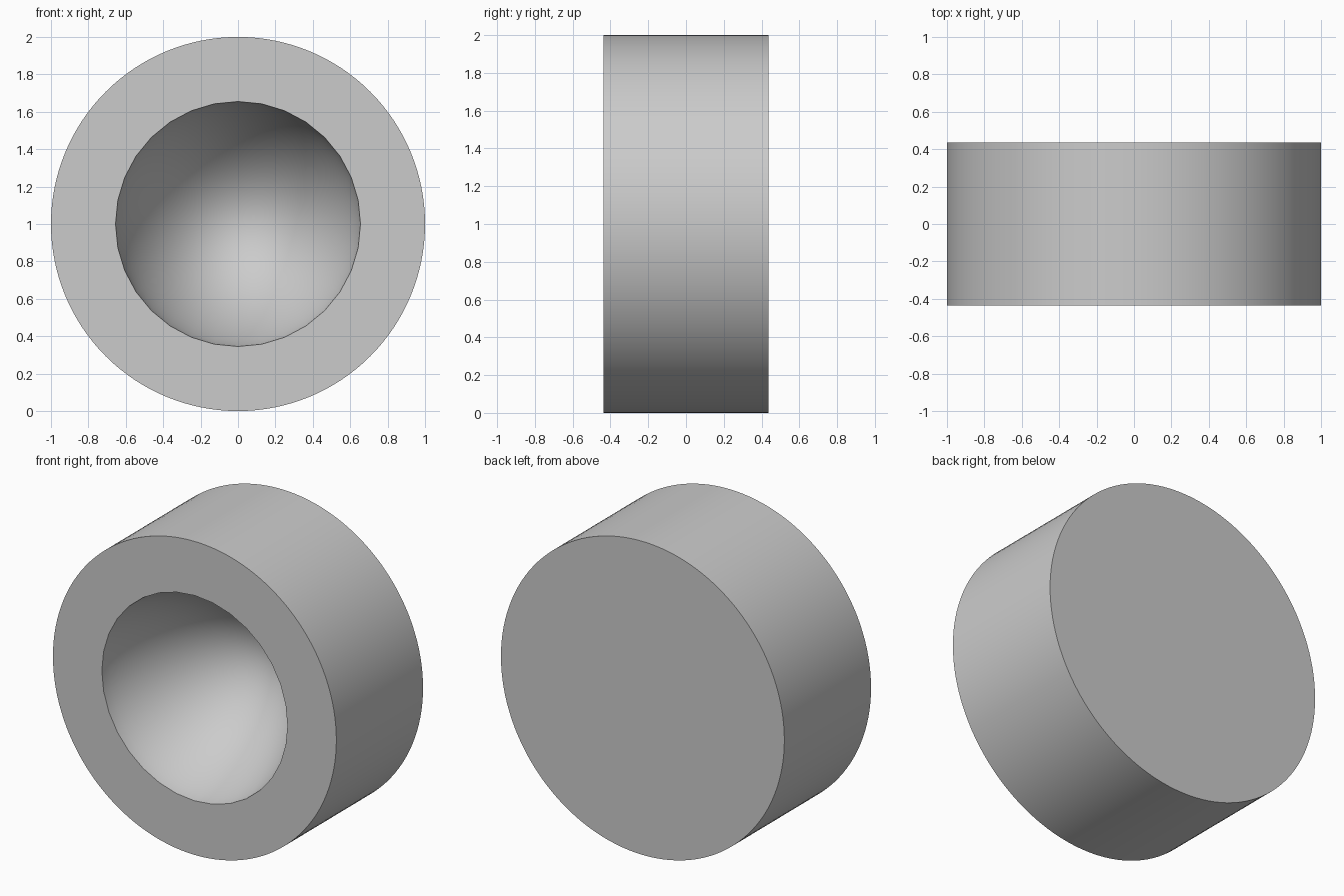
import bpy, bmesh
from math import sin, cos, pi

if "Cube" in bpy.data.objects:
    bpy.data.objects.remove(bpy.data.objects["Cube"])

HALF = 0.437          # half thickness along y
R_OUT, R_IN = 1.0, 0.655
DEPTH = 0.72          # bowl depth
POWER = 1.5           # 1 = ellipsoid, 2 = paraboloid
N_IN, K = 32, 4       # bowl sides, outer edges per bowl side
N_OUT = N_IN * K
RINGS = 16

bm = bmesh.new()


def ring(n, r, y):
    return [bm.verts.new((r * sin(2 * pi * i / n), y, 1 + r * cos(2 * pi * i / n)))
            for i in range(n)]


def bridge(a, b):
    n = len(a)
    for i in range(n):
        j = (i + 1) % n
        bm.faces.new((a[i], a[j], b[j], b[i]))


# outer wall and flat back
front = ring(N_OUT, R_OUT, -HALF)
back = ring(N_OUT, R_OUT, HALF)
bridge(front, back)
bm.faces.new(back)

# deep rounded bowl sunk into the front
rim = ring(N_IN, R_IN, -HALF)
prev = rim
for s in range(1, RINGS):
    t = pi / 2 * s / RINGS
    cur = ring(N_IN, R_IN * cos(t), -HALF + DEPTH * sin(t) ** POWER)
    bridge(prev, cur)
    prev = cur
tip = bm.verts.new((0, -HALF + DEPTH, 1))
for i in range(N_IN):
    bm.faces.new((prev[i], prev[(i + 1) % N_IN], tip))

# flat front annulus between rim and outer edge
for i in range(N_IN):
    arc = [front[(i * K + k) % N_OUT] for k in range(K + 1)]
    bm.faces.new([rim[(i + 1) % N_IN], rim[i]] + arc)

bmesh.ops.recalc_face_normals(bm, faces=bm.faces[:])
mesh = bpy.data.meshes.new("hollowed_disc")
bm.to_mesh(mesh)
bm.free()
disc = bpy.data.objects.new("hollowed_disc", mesh)
bpy.context.collection.objects.link(disc)

# smooth walls with crisp edges
bpy.context.view_layer.objects.active = disc
disc.select_set(True)
bpy.ops.object.shade_smooth_by_angle()
